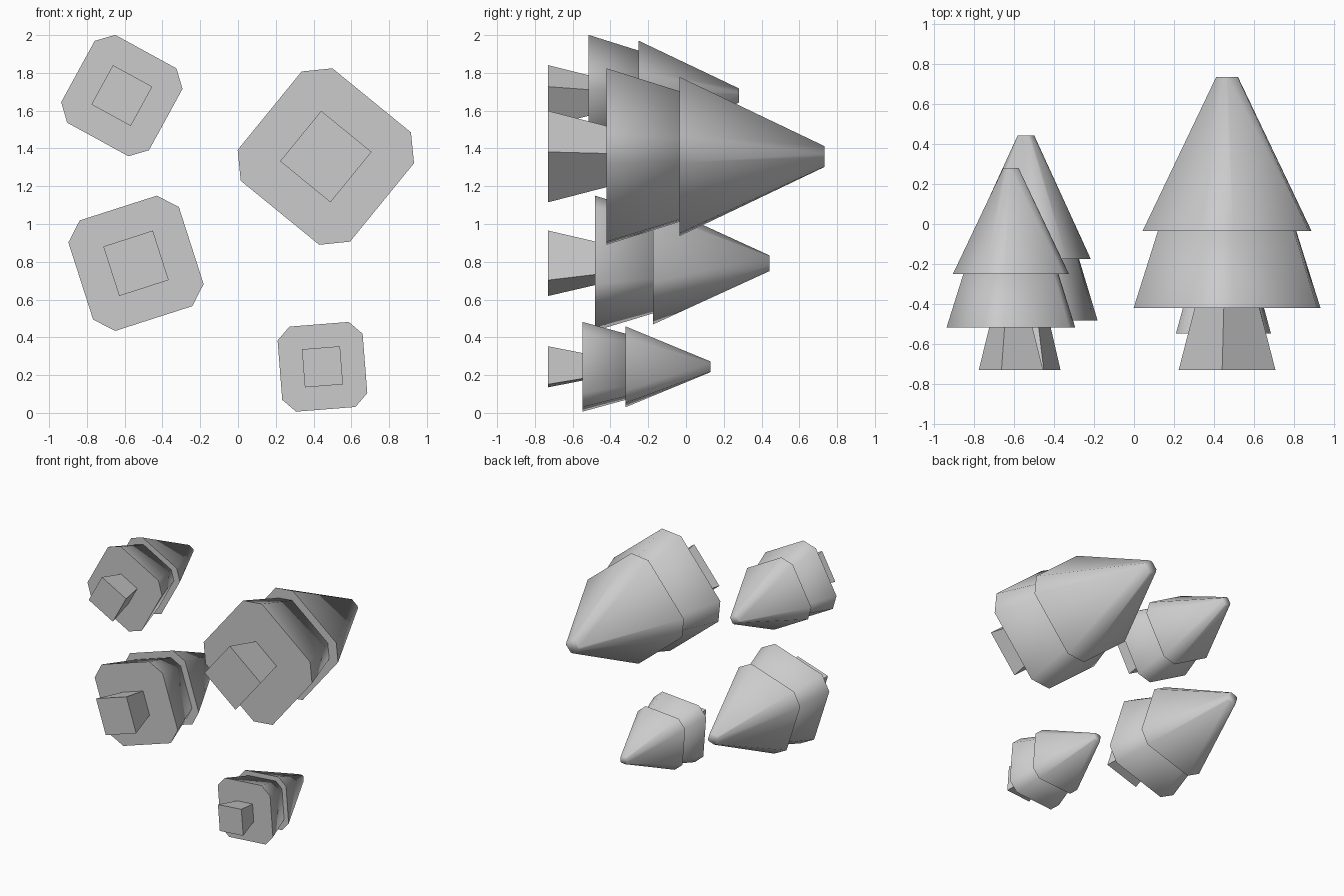
import bpy
import bmesh
from math import radians
from mathutils import Matrix, Vector

cube = bpy.data.objects.get("Cube")
if cube:
    bpy.data.objects.remove(cube, do_unlink=True)

# One plain grey for everything
grey = bpy.data.materials.new("plain_grey")
grey.use_nodes = True
colour = (0.6, 0.6, 0.6, 1)
grey.diffuse_color = colour
grey.node_tree.nodes["Principled BSDF"].inputs["Base Color"].default_value = colour

GROUND_Y = -0.73
CHAMFER = 0.302


def square(h):
    return [(-h, -h), (h, -h), (h, h), (-h, h)]


def cut_square(h):
    """Square of half width h with its corners cut off."""
    k = h * (1 - 2 * CHAMFER / 2)
    return [(-k, -h), (k, -h), (h, -k), (h, k), (k, h), (-k, h), (-h, k), (-h, -k)]


def frustum(name, outline, base, top, place, smooth):
    """Closed tapering solid along y; base and top are (y, half width)."""
    bm = bmesh.new()
    rings = [[bm.verts.new(place @ Vector((u, y, w))) for u, w in outline(h)]
             for y, h in (base, top)]
    bm.faces.new(rings[0])
    bm.faces.new(rings[1][::-1])
    n = len(rings[0])
    for i in range(n):
        j = (i + 1) % n
        bm.faces.new((rings[0][i], rings[0][j], rings[1][j], rings[1][i]))
    bmesh.ops.recalc_face_normals(bm, faces=bm.faces)
    mesh = bpy.data.meshes.new(name)
    bm.to_mesh(mesh)
    bm.free()
    mesh.materials.append(grey)
    obj = bpy.data.objects.new(name, mesh)
    bpy.context.scene.collection.objects.link(obj)
    if smooth:
        bpy.ops.object.select_all(action="DESELECT")
        obj.select_set(True)
        bpy.context.view_layer.objects.active = obj
        bpy.ops.object.shade_smooth_by_angle(angle=radians(75))


def tree(label, x, z, turn, size):
    place = (Matrix.Translation((x, GROUND_Y, z))
             @ Matrix.Rotation(radians(-turn), 4, "Y")
             @ Matrix.Scale(size, 4))
    frustum(label + "_trunk", square, (0, 0.172), (0.31, 0.115), place, False)
    frustum(label + "_lower_branches", cut_square, (0.31, 0.384), (0.7, 0.283), place, True)
    frustum(label + "_upper_branches", cut_square, (0.695, 0.347), (1.464, 0.045), place, True)


# Four trees lying with their tips towards the back
tree("large_tree", 0.465, 1.357, -39.2, 1.0)
tree("medium_tree", -0.54, 0.792, 17.8, 0.8)
tree("small_tree", -0.615, 1.68, -28.7, 0.69)
tree("tiny_tree", 0.447, 0.244, 4.5, 0.588)
